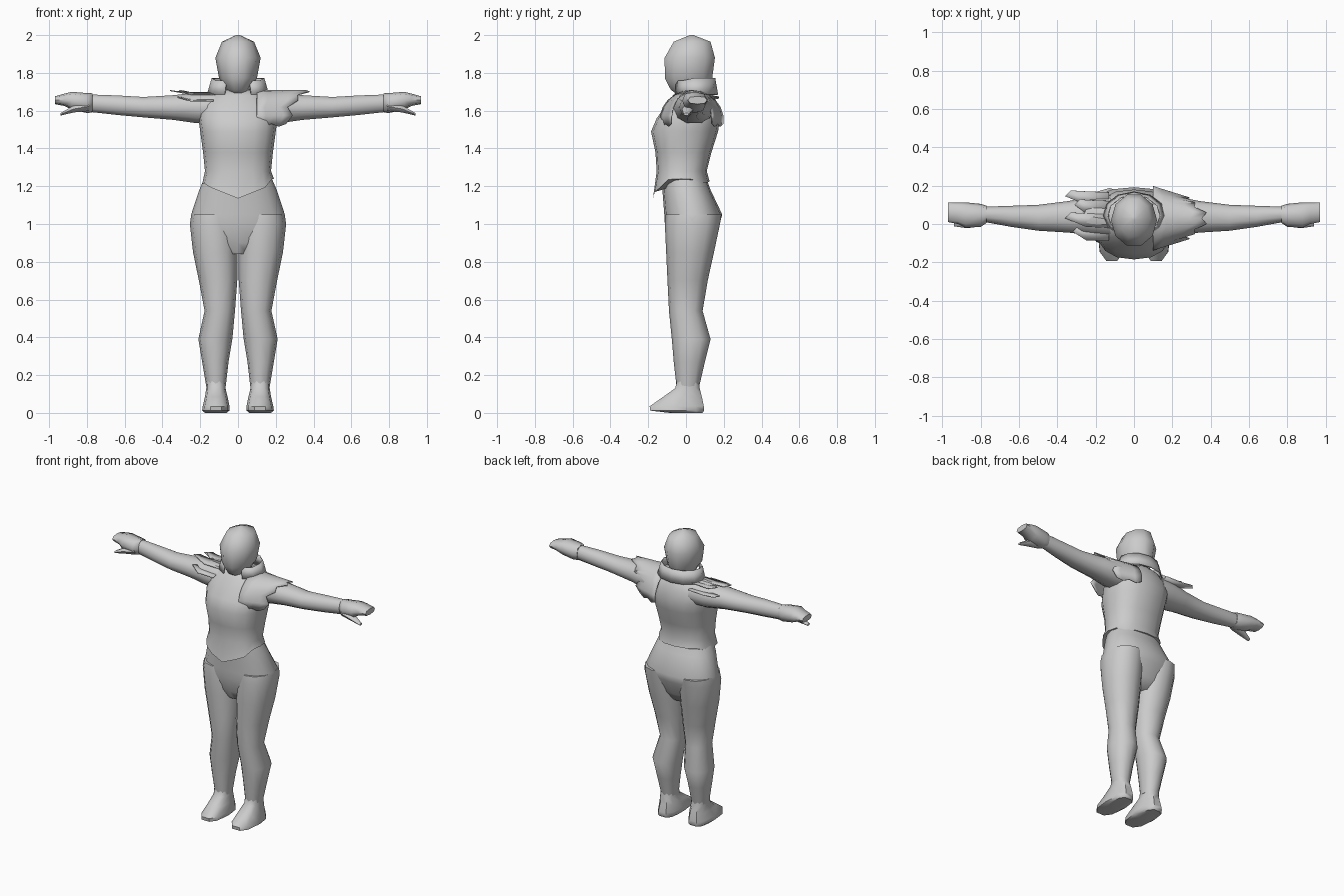
import bpy, bmesh, math
from math import sin, cos, pi

mat = bpy.data.materials.new("grey")
mat.diffuse_color = (0.6, 0.6, 0.6, 1)


def finish(name, bm, angle=60, mirror=False, thick=0):
    bmesh.ops.recalc_face_normals(bm, faces=bm.faces)
    me = bpy.data.meshes.new(name)
    bm.to_mesh(me)
    bm.free()
    me.materials.append(mat)
    ob = bpy.data.objects.new(name, me)
    bpy.context.collection.objects.link(ob)
    if thick:
        ob.modifiers.new("thickness", 'SOLIDIFY').thickness = thick
    if mirror:
        ob.modifiers.new("mirror", 'MIRROR')
    bpy.ops.object.select_all(action='DESELECT')
    ob.select_set(True)
    bpy.context.view_layer.objects.active = ob
    bpy.ops.object.shade_smooth_by_angle(angle=math.radians(angle))
    return ob


def loft(name, rings, axis='z', n=12, power=2.2, shift=None, **kw):
    """Each ring: position on axis, then min/max of the two cross directions."""
    bm = bmesh.new()
    loops = []
    for r, (t, a0, a1, b0, b1) in enumerate(rings):
        loop = []
        for i in range(n):
            c, s = cos(2 * pi * i / n), sin(2 * pi * i / n)
            a = (a0 + a1) / 2 + (a1 - a0) / 2 * math.copysign(abs(c) ** (2 / power), c)
            b = (b0 + b1) / 2 + (b1 - b0) / 2 * math.copysign(abs(s) ** (2 / power), s)
            co = (a, b, t) if axis == 'z' else (t, a, b)
            if shift:
                co = shift(r, *co)
            loop.append(bm.verts.new(co))
        loops.append(loop)
    for l0, l1 in zip(loops, loops[1:]):
        for i in range(n):
            j = (i + 1) % n
            bm.faces.new((l0[i], l0[j], l1[j], l1[i]))
    bm.faces.new(loops[0])
    bm.faces.new(loops[-1])
    return finish(name, bm, **kw)


def sheet(name, rows, **kw):
    """Thin cloth from equal-length rows of points."""
    bm = bmesh.new()
    vs = [[bm.verts.new(p) for p in row] for row in rows]
    for r0, r1 in zip(vs, vs[1:]):
        for i in range(len(r0) - 1):
            bm.faces.new((r0[i], r0[i + 1], r1[i + 1], r1[i]))
    return finish(name, bm, thick=0.006, **kw)


# Head and neck
loft("head", [(2.0, -.01, .01, .02, .04), (1.965, -.085, .085, -.07, .135),
              (1.88, -.12, .12, -.12, .16), (1.77, -.10, .10, -.118, .145),
              (1.71, -.06, .06, -.085, .11), (1.68, -.04, .04, -.04, .08)], power=2, n=10)
loft("neck", [(1.74, -.06, .06, -.03, .10), (1.64, -.08, .08, -.05, .12)])


# Jacket with a pointed front hem
def hem(r, x, y, z):
    if r == 0:
        z = 1.135 + .4 * abs(x) if y < -.1 and abs(x) < .17 else 1.225 + .015 * sin(40 * x)
    return x, y, z


loft("jacket", [(1.22, -.19, .19, -.175, .125), (1.28, -.175, .175, -.155, .11),
                (1.38, -.185, .185, -.162, .135), (1.49, -.20, .20, -.185, .17),
                (1.56, -.21, .21, -.155, .18), (1.63, -.20, .20, -.105, .165),
                (1.68, -.15, .15, -.07, .145), (1.71, -.08, .08, -.04, .12)],
     n=16, power=2.4, shift=hem)

# Trousers
loft("hips", [(1.25, -.175, .175, -.13, .105), (1.18, -.205, .205, -.125, .13),
              (1.05, -.248, .248, -.115, .192), (1.0, -.254, .254, -.112, .178),
              (.90, -.22, .22, -.09, .14), (.84, -.12, .12, -.06, .10)], n=16, power=2.3)
loft("leg", [(1.05, .01, .246, -.108, .188), (1.0, .003, .255, -.112, .18),
             (.85, .002, .238, -.105, .148), (.70, .004, .207, -.098, .115),
             (.54, .016, .177, -.09, .088), (.39, .03, .21, -.075, .13),
             (.27, .05, .19, -.065, .10), (.14, .065, .168, -.05, .07)], mirror=True)

# Shoes
loft("shoe", [(.17, .068, .168, -.05, .07), (.13, .066, .168, -.06, .075),
              (.085, .055, .175, -.125, .088), (.035, .045, .187, -.198, .10),
              (.012, .045, .19, -.195, .102), (0, .06, .175, -.09, .09)],
     n=10, power=2.6, angle=45, mirror=True)

# Arms, gloves and thumbs
loft("arm", [(.12, -.07, .15, 1.53, 1.70), (.22, -.06, .145, 1.53, 1.70),
             (.34, -.045, .12, 1.548, 1.685), (.50, -.035, .10, 1.562, 1.675),
             (.64, -.015, .095, 1.575, 1.683), (.79, .012, .09, 1.592, 1.688)],
     axis='x', n=10, mirror=True)
loft("glove", [(.77, .005, .095, 1.59, 1.692), (.80, -.015, .105, 1.588, 1.693),
               (.88, -.02, .113, 1.605, 1.70), (.92, 0, .113, 1.625, 1.69),
               (.97, .01, .112, 1.635, 1.676)], axis='x', n=8, power=2.6, mirror=True)
loft("thumb", [(.79, -.01, .055, 1.595, 1.65), (.87, -.022, .04, 1.588, 1.63),
               (.94, -.012, .015, 1.573, 1.588)], axis='x', n=6, mirror=True)

# Standing collar, open at the front
angles = [-1.12 + i * (pi + 2.24) / 10 for i in range(11)]
sheet("collar", [[(.165 * cos(a), .05 + .12 * sin(a), 1.685) for a in angles],
                 [(.14 * cos(a), .045 + .11 * sin(a), 1.772 - .012 * (sin(a) < -.5)) for a in angles]])

# Cloth draped over one shoulder, with a ragged outer edge
rows = []
for k in range(5):
    row = []
    for i in range(13):
        a = pi * (-.04 + 1.08 * i / 12)
        s = max(0, sin(a))
        out = .27 + .1 * s ** 3 + (.02 if i % 2 else -.015)
        f = k / 4
        x = .10 + f * (out - .10)
        row.append((x, .03 - (.17 - .06 * f) * cos(a),
                    1.55 + .16 * sin(a) ** 1 - (.015 if i in (0, 12) and k % 2 else 0)))
    rows.append(row)
sheet("shoulder_cape", rows)

# Torn cloth strips on the other shoulder
for i, (y, z, tip) in enumerate([(-.05, 1.655, -.32), (.02, 1.69, -.36), (.09, 1.69, -.31), (.135, 1.66, -.36)]):
    sheet(f"torn_strip_{i + 1}", [[(-.13, y - .04, z), (-.13, y + .03, z + .01)],
                                  [(-.25, y - .035, z), (-.25, y + .035, z + .008)],
                                  [(tip, y + .01, z + .02), (tip + .03, y + .04, z + .015)]])
